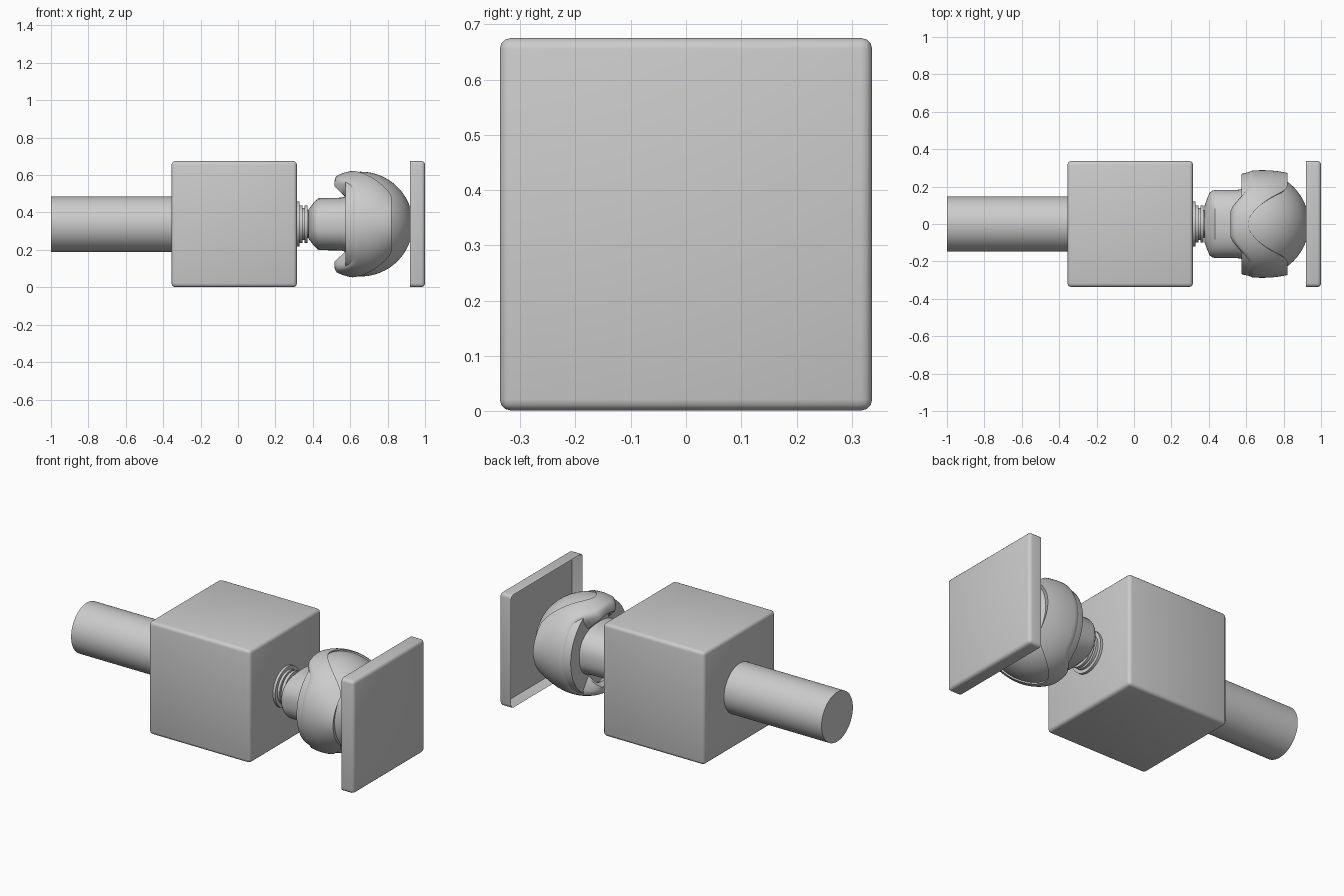
import bpy, bmesh, math
from mathutils import Vector

if "Cube" in bpy.data.objects:
    bpy.data.objects.remove(bpy.data.objects["Cube"])

ZC = 0.338          # height of the common axis
BX = 0.655          # ball centre along x
BR = 0.28           # ball radius

grey = bpy.data.materials.new("light grey")
grey.diffuse_color = (0.6, 0.6, 0.6, 1)
grey.use_nodes = True
grey.node_tree.nodes["Principled BSDF"].inputs["Base Color"].default_value = grey.diffuse_color


def finish(name, bm, angle=35):
    bmesh.ops.recalc_face_normals(bm, faces=bm.faces)
    me = bpy.data.meshes.new(name)
    bm.to_mesh(me)
    bm.free()
    me.materials.append(grey)
    ob = bpy.data.objects.new(name, me)
    bpy.context.collection.objects.link(ob)
    bpy.ops.object.select_all(action='DESELECT')
    bpy.context.view_layer.objects.active = ob
    ob.select_set(True)
    bpy.ops.object.shade_smooth_by_angle(angle=math.radians(angle))
    return ob


def sweep(name, section, n=64, closed=False):
    """Skin rings around the x axis; section(phi) returns (x, ry, rz) points."""
    bm = bmesh.new()
    rows = []
    for i in range(n):
        phi = 2 * math.pi * i / n
        rows.append([bm.verts.new((x, y, ZC + z)) for x, y, z in section(phi)])
    m = len(rows[0])
    for i in range(n):
        a, b = rows[i], rows[(i + 1) % n]
        for j in range(m if closed else m - 1):
            k = (j + 1) % m
            bm.faces.new((a[j], a[k], b[k], b[j]))
    if not closed:
        for j in (0, m - 1):
            bm.faces.new([r[j] for r in rows])
    return finish(name, bm)


def lathe(name, profile, power=2.0, n=64):
    """Profile of (x, half width, half height), optionally squared off."""
    def section(phi):
        c, s = math.cos(phi), math.sin(phi)
        cy = math.copysign(abs(c) ** (2 / power), c)
        sz = math.copysign(abs(s) ** (2 / power), s)
        return [(x, ry * cy, rz * sz) for x, ry, rz in profile]
    return sweep(name, section, n)


def box(bm, x0, x1, half):
    r = bmesh.ops.create_cube(bm, size=1)
    for v in r["verts"]:
        v.co = Vector(((x0 + x1) / 2 + v.co.x * (x1 - x0),
                       v.co.y * 2 * half, ZC + v.co.z * 2 * half))


def smooth(a, b, t):
    t = max(0, min(1, (t - a) / (b - a)))
    return t * t * (3 - 2 * t)


# Rod
lathe("rod", [(-1, .148, .148), (-.34, .148, .148)])

# Housing block with rounded edges
bm = bmesh.new()
box(bm, -.355, .315, .337)
bmesh.ops.bevel(bm, geom=bm.edges[:], offset=.02, segments=3, profile=.5, affect='EDGES')
finish("housing", bm)

# Stepped collar between housing and stem
steps = [(.30, .12), (.33, .12), (.33, .10), (.345, .10), (.345, .085),
         (.355, .085), (.355, .10), (.372, .10), (.372, .075), (.40, .075)]
lathe("collar", [(x, r, r) for x, r in steps])

# Oval stem with chamfered end
lathe("stem", [(.378, .10, .08), (.392, .14, .098), (.405, .168, .115), (.418, .178, .128),
               (.432, .182, .139), (.55, .182, .141), (.585, .188, .15), (.62, .19, .16)], power=2.4)

# Ball
ball = []
for i in range(29):
    x = .575 + (BX + BR - .001 - .575) * math.sin(math.pi / 2 * i / 28)
    r = math.sqrt(BR ** 2 - (x - BX) ** 2)
    ball.append((x, r, r))
lathe("ball", ball)


# Socket with two wide side cheeks and hooked top and bottom lips
def socket_section(phi):
    c, s = math.cos(phi), math.sin(phi)
    a = math.degrees(math.atan2(abs(s), abs(c)))
    lip = smooth(42, 75, a)
    x0 = .60 - .085 * lip
    x1 = .82 - .21 * smooth(35, 90, a)
    inner = .15 + .045 * lip
    pts = [(x0 + .03 * lip, inner), (x0, inner + .018)]
    for k in range(15):
        t = k / 14
        x = x0 + (x1 - x0) * t
        sphere = math.sqrt(max(0, .288 ** 2 - (x - BX) ** 2))
        cheek = .288 - .6 * (x - .70) ** 2
        w = (1 - smooth(0, 60, a)) * .85
        r = sphere * (1 - w) + cheek * w
        r -= .022 * max(0, 1 - t / .15) ** 2      # rounded rear rim
        pts.append((x, r))
    pts.append((x1 - .025, .215))
    return [(x, r * c, r * s) for x, r in pts]


sweep("socket", socket_section, n=120, closed=True)

# End plate: rounded front, hollow back
bm = bmesh.new()
box(bm, .92, 1, .337)
edges = [e for e in bm.edges if any(v.co.x > .99 for v in e.verts)]
bmesh.ops.bevel(bm, geom=edges, offset=.02, segments=3, profile=.5, affect='EDGES')
back = [f for f in bm.faces if f.normal.x < -.99]
bmesh.ops.inset_region(bm, faces=back, thickness=.012, depth=0)
for v in {v for f in back for v in f.verts}:
    v.co.x = .98
finish("end_plate", bm)
